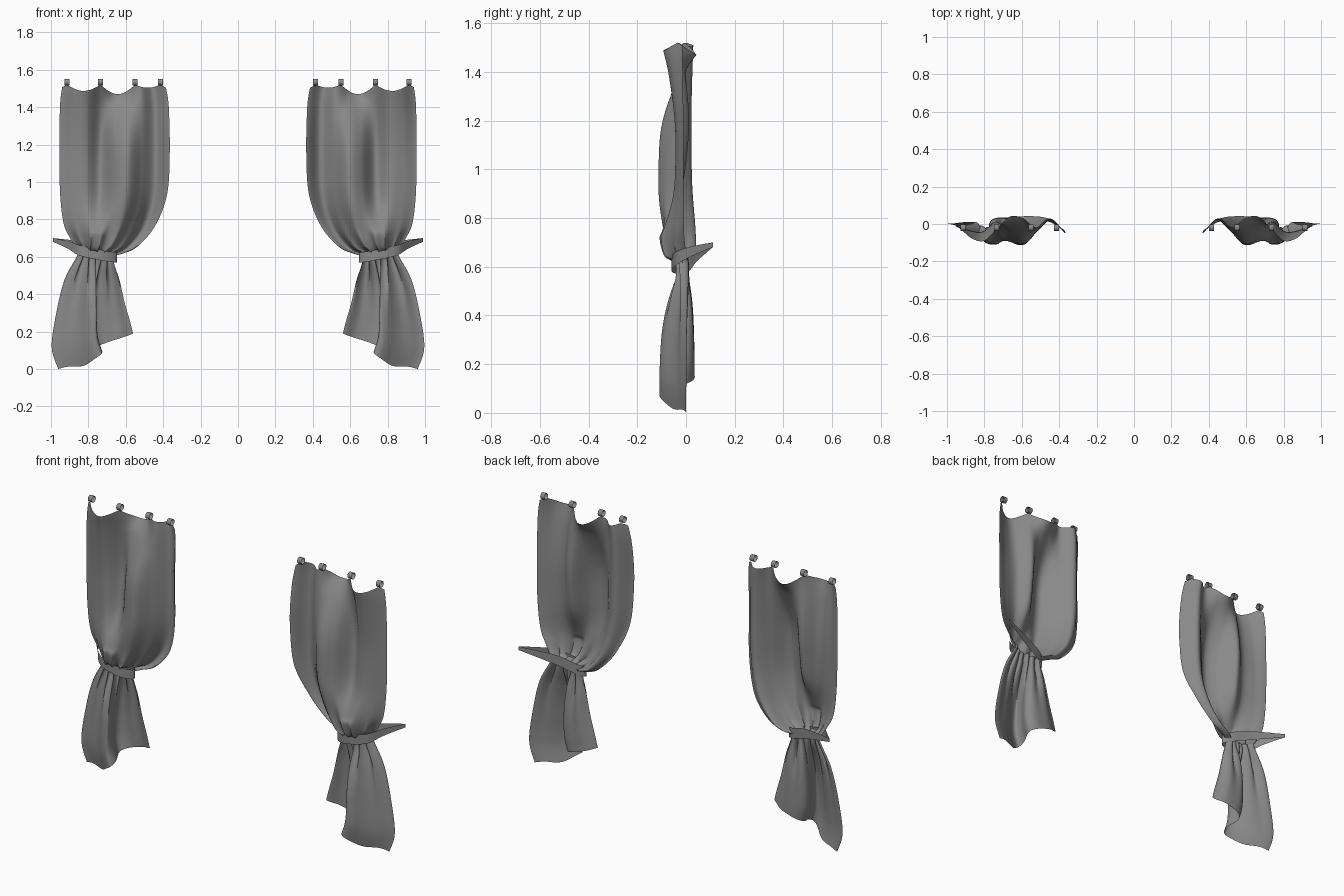
import bpy
import math

cube = bpy.data.objects.get("Cube")
if cube:
    bpy.data.objects.remove(cube)

fabric = bpy.data.materials.new("grey_fabric")
fabric.use_nodes = True
GREY = (0.25, 0.25, 0.25, 1)
fabric.diffuse_color = GREY
fabric.node_tree.nodes["Principled BSDF"].inputs["Base Color"].default_value = GREY

HOOKS = (0.915, 0.735, 0.55, 0.415)   # hook positions across the heading
HOOK_U = [(0.94 - x) / 0.555 for x in HOOKS]
SAG = (.033, .05, .016)               # droop of the heading between hooks

# Cloth rows from heading to hem:
# outer x, outer z, inner x, inner z, cross-section, gather
ROWS = [
    (.94, 1.52, .385, 1.52, 0, 0),
    (.952, 1.4, .37, 1.4, .4, 0),
    (.955, 1.12, .365, 1.15, 1, 0),
    (.95, .92, .38, .93, 1.3, 0),
    (.93, .775, .445, .76, 1.8, .2),
    (.89, .695, .54, .65, 2.1, .6),
    (.86, .65, .62, .615, 2.4, .9),
    (.845, .625, .66, .6, 3, 1),
    (.86, .59, .66, .57, 3.05, 1),
    (.92, .48, .63, .48, 3.5, .8),
    (.965, .32, .605, .36, 3.85, .35),
    (.995, .12, .575, .25, 4, .15),
    (.96, .0, .56, .19, 4, .1),
]

# Depth of the cloth from its outer to its inner edge
SECTIONS = [
    (-.015, -.075, -.09, -.025, .04, .03, -.018, .03, -.025),   # heading
    (-.01, -.035, -.04, .01, -.075, -.105, -.035, .022, -.05),  # drop
    (-.01, -.04, -.08, -.1, -.085, -.08, -.03, .035, .02),      # swag
    (.0, -.015, -.025, -.03, -.02, -.015, -.01, .0, .0),        # waist
    (.0, -.02, -.065, -.11, -.075, .0, .035, .03, .0),          # hem
]
HEM_SHIFT = (0, -.02, -.05, -.065, -.035, .04, .04, .015, 0)   # fold doubled back on itself


def spline(rows, t):
    """Smooth interpolation through a list of tuples."""
    k = min(int(t), len(rows) - 2)
    f = t - k
    a, b, c, d = (rows[min(max(k + o, 0), len(rows) - 1)] for o in (-1, 0, 1, 2))
    return [q + .5 * f * (r - p + f * (2 * p - 5 * q + 4 * r - s + f * (3 * (q - r) + s - p)))
            for p, q, r, s in zip(a, b, c, d)]


def across(values, u):
    return spline([(v,) for v in values], u * (len(values) - 1))[0]


def sag(u):
    for a, b, drop in zip(HOOK_U, HOOK_U[1:], SAG):
        if a <= u <= b:
            return drop * math.sin(math.pi * (u - a) / (b - a))
    return .3 * min(abs(u - HOOK_U[0]), abs(u - HOOK_U[-1]))


def cloth_column(t_steps, u):
    column = []
    for t in t_steps:
        xo, zo, xi, zi, section, gather = spline(ROWS, t)
        section = min(max(section, 0), len(SECTIONS) - 1)
        hem = max(0, section - 3)
        x = xo + (xi - xo) * u
        x += hem * across(HEM_SHIFT, u) + gather * .008 * math.cos(u * 37)
        y = across(spline(SECTIONS, section), u) + gather * .013 * math.sin(u * 37 + .6)
        z = zo + (zi - zo) * u - sag(u) * max(0, 1 - t)
        # outer corner of the hem hangs flat
        z -= .025 * hem ** 3 * math.exp(-((u - .22) / .1) ** 2)
        # rounded tuck just above the tieback
        tuck = math.exp(-((u - .38) / .13) ** 2 - ((t - 4.9) / .55) ** 2)
        column.append((x, y - .01 * tuck, z + .035 * tuck))
    return column


def grid_object(name, columns, side, closed=False):
    """Skin a list of point columns as one smooth sheet."""
    n, m = len(columns), len(columns[0])
    verts = [(side * p[0], p[1], p[2]) for col in columns for p in col]
    faces = []
    for i in range(n if closed else n - 1):
        for j in range(m - 1):
            a, b = i * m + j, ((i + 1) % n) * m + j
            face = (a, b, b + 1, a + 1)
            faces.append(face if side > 0 else face[::-1])
    mesh = bpy.data.meshes.new(name)
    mesh.from_pydata(verts, [], faces)
    mesh.materials.append(fabric)
    obj = bpy.data.objects.new(name, mesh)
    bpy.context.collection.objects.link(obj)
    bpy.ops.object.select_all(action="DESELECT")
    obj.select_set(True)
    bpy.context.view_layer.objects.active = obj
    bpy.ops.object.shade_smooth_by_angle(angle=math.radians(50))


# Tieback centre line and strip height: x, y, z, height
TIE = [
    (.988, .11, .69, .02), (.91, .025, .664, .04), (.85, -.04, .635, .055),
    (.75, -.06, .612, .055), (.68, -.045, .6, .055), (.647, -.015, .598, .055),
    (.69, .015, .615, .06), (.8, .045, .65, .055), (.988, .11, .69, .02),
]


def tie_column(t):
    x, y, z, h = spline(TIE, t)
    return [(x, y, z + h / 2), (x, y, z - h / 2)]


COLS, STEPS, TIE_STEPS = 90, 8, 6
T_STEPS = [j / STEPS for j in range((len(ROWS) - 1) * STEPS + 1)]
for label, side in (("left", 1), ("right", -1)):
    # Draped panel
    sheet = [cloth_column(T_STEPS, i / COLS) for i in range(COLS + 1)]
    grid_object(label + "_curtain", sheet, side)

    # Strap pulled back to the wall
    strap = [tie_column(k / TIE_STEPS) for k in range((len(TIE) - 1) * TIE_STEPS + 1)]
    grid_object(label + "_tieback", strap, side)

    # Open fabric loops along the heading
    for k, x in enumerate(HOOKS):
        loop = []
        for s in range(12):
            a = math.tau * s / 12
            y, z = -.02 + .018 * math.cos(a), 1.534 + .018 * math.sin(a)
            loop.append([(x - .013, y, z), (x + .013, y, z)])
        grid_object(f"{label}_hanging_loop_{k + 1}", loop, side, closed=True)
